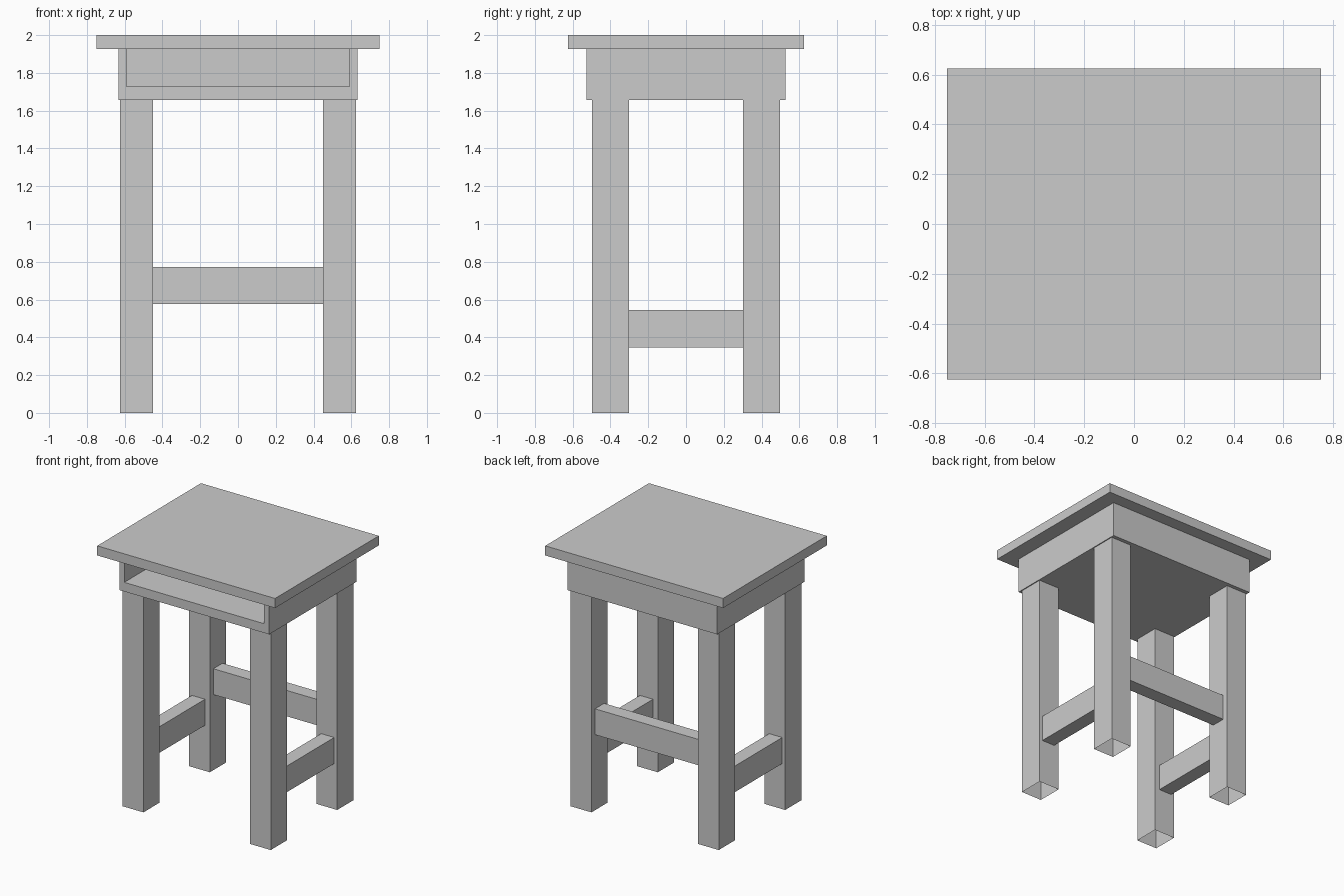
import bpy
import bmesh

if "Cube" in bpy.data.objects:
    bpy.data.objects.remove(bpy.data.objects["Cube"])


def box(name, x, y, z, open_ends=False):
    """Axis-aligned box from (min, max) pairs; open_ends drops top and bottom."""
    bm = bmesh.new()
    bmesh.ops.create_cube(bm, size=1)
    for v in bm.verts:
        v.co = [r[0] if c < 0 else r[1] for c, r in zip(v.co, (x, y, z))]
    if open_ends:
        ends = [f for f in bm.faces if abs(f.normal.z) > 0.9]
        bmesh.ops.delete(bm, geom=ends, context='FACES_ONLY')
    mesh = bpy.data.meshes.new(name)
    bm.to_mesh(mesh)
    bm.free()
    obj = bpy.data.objects.new(name, mesh)
    bpy.context.collection.objects.link(obj)
    return obj


def span(side, inner, outer):
    return tuple(sorted((side * inner, side * outer)))


# Tabletop
box("tabletop", (-0.75, 0.75), (-0.625, 0.625), (1.927, 2.0))

# Drawer case with an open compartment at the front
case = box("drawer_case", (-0.632, 0.632), (-0.527, 0.527), (1.657, 1.927))
cutter = box("compartment_cutter", (-0.59, 0.59), (-0.7, 0.485), (1.727, 2.1))
cutter.hide_render = True
cutter.hide_set(True)
cut = case.modifiers.new("compartment", 'BOOLEAN')
cut.operation = 'DIFFERENCE'
cut.solver = 'EXACT'
cut.object = cutter

# Legs (hollow, open underneath) and side stretchers
for sx, side in ((-1, "left"), (1, "right")):
    for sy, end in ((-1, "front"), (1, "back")):
        box(f"{end}_{side}_leg", span(sx, 0.449, 0.625), span(sy, 0.302, 0.498),
            (0, 1.657), open_ends=True)
    box(f"{side}_stretcher", span(sx, 0.49, 0.6), (-0.302, 0.302), (0.347, 0.546))

# Back stretcher
box("back_stretcher", (-0.449, 0.449), (0.345, 0.455), (0.576, 0.773))
